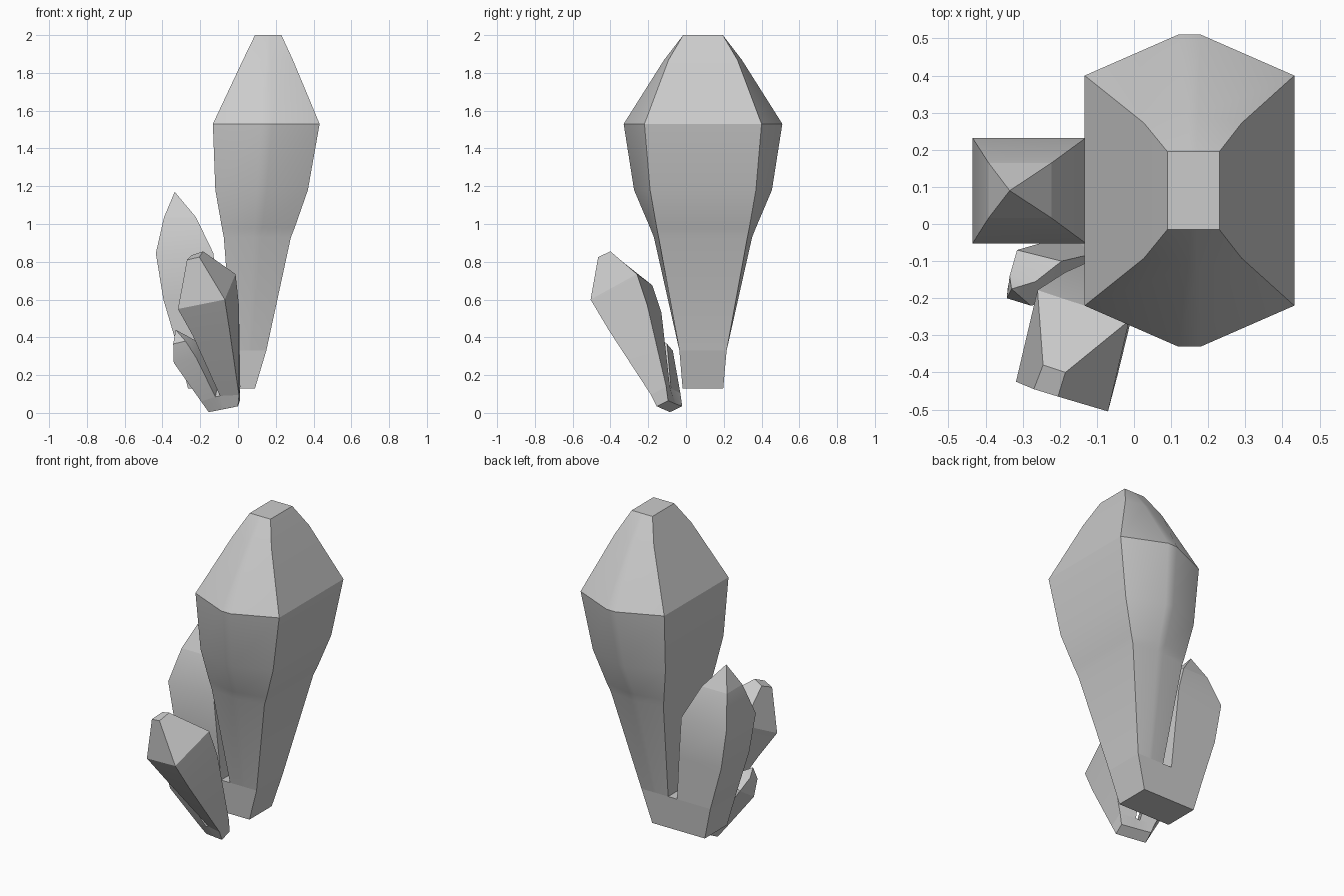
import bpy, bmesh, math


def loft(name, rings, start=False, end=True, apex=None, extra=None):
    """Skin a stack of equal-sized point rings; optionally cap or close to a tip."""
    bm = bmesh.new()
    vs = [[bm.verts.new(p) for p in r] for r in rings]
    n = len(vs[0])
    for a, b in zip(vs, vs[1:]):
        for i in range(n):
            j = (i + 1) % n
            bm.faces.new((a[i], a[j], b[j], b[i]))
    if start:
        bm.faces.new(vs[0][::-1])
    if apex:
        tip = bm.verts.new(apex)
        for i in range(n):
            bm.faces.new((vs[-1][i], vs[-1][(i + 1) % n], tip))
    elif end:
        bm.faces.new(vs[-1])
    if extra:
        bm.faces.new([bm.verts.new(p) for p in extra])
    bmesh.ops.remove_doubles(bm, verts=bm.verts, dist=0.0005)
    bmesh.ops.recalc_face_normals(bm, faces=bm.faces)
    me = bpy.data.meshes.new(name)
    bm.to_mesh(me)
    bm.free()
    ob = bpy.data.objects.new(name, me)
    bpy.context.collection.objects.link(ob)
    bpy.ops.object.select_all(action='DESELECT')
    ob.select_set(True)
    bpy.context.view_layer.objects.active = ob
    bpy.ops.object.shade_smooth_by_angle(angle=math.radians(24))
    return ob


def rect(z, x0, x1, y0, y1):
    return [(x0, y0, z), (x1, y0, z), (x1, y1, z), (x0, y1, z)]


CY = 0.09


def octagon(z, x0, x1, corner, mid):
    """Section with pointed front and back, symmetric about y = CY."""
    c, w = (x0 + x1) / 2, (x1 - x0) * 0.055
    front = [(x0, -corner), (c - w, -mid), (c + w, -mid), (x1, -corner)]
    return [(x, CY + y, z) for x, y in front + [(x, -y) for x, y in front[::-1]]]


# Large crystal
loft("large_crystal", [octagon(*r) for r in (
    (0.33, -0.03, 0.15, 0.125, 0.125),
    (0.93, -0.075, 0.28, 0.235, 0.26),
    (0.98, -0.085, 0.30, 0.245, 0.28),
    (1.18, -0.12, 0.37, 0.28, 0.365),
    (1.53, -0.133, 0.432, 0.31, 0.42),
    (1.87, 0.027, 0.29, 0.182, 0.205),
    (2.00, 0.09, 0.23, 0.105, 0.105))])

# Root shared by the large and left crystals, with the notch floor between them
loft("large_root", [rect(0.13, -0.265, 0.09, -0.018, 0.197),
                    rect(0.33, -0.315, 0.15, -0.035, 0.215)],
     start=True, end=False, extra=rect(0.33, -0.09, -0.03, -0.035, 0.215))

# Left crystal: four-sided body, small pyramid tip
loft("left_crystal", [rect(0.33, -0.315, -0.09, -0.035, 0.215),
                      rect(0.60, -0.395, -0.11, -0.045, 0.225),
                      rect(0.845, -0.435, -0.13, -0.052, 0.232),
                      rect(1.035, -0.392, -0.222, 0.016, 0.165)], end=False)
loft("left_crystal_tip", [[(-0.392, 0.016, 1.035), (-0.31, 0.016, 1.035),
                           (-0.222, 0.016, 1.035), (-0.222, 0.09, 1.035),
                           (-0.222, 0.165, 1.035), (-0.31, 0.165, 1.035),
                           (-0.392, 0.165, 1.035), (-0.392, 0.09, 1.035)]],
     apex=(-0.335, 0.09, 1.17))

# Notch corners where the front pair splits
FR, BR = (0.005, -0.185, 0.095), (0.012, -0.105, 0.14)
F1, B1 = (-0.095, -0.15, 0.09), (-0.085, -0.085, 0.135)
F2, B2 = (-0.12, -0.145, 0.085), (-0.11, -0.08, 0.13)
FL, BL = (-0.195, -0.105, 0.06), (-0.175, -0.03, 0.105)

# Root shared by the front and small crystals
loft("front_root", [[(-0.155, -0.085, 0.004), (-0.087, -0.115, 0.017),
                     (-0.076, -0.122, 0.02), (0.0, -0.155, 0.035),
                     (0.01, -0.095, 0.065), (-0.06, -0.06, 0.05),
                     (-0.072, -0.053, 0.047), (-0.14, -0.02, 0.035)],
                    [FL, F2, F1, FR, BR, B1, B2, BL]],
     start=True, end=False, extra=[F2, F1, B1, B2])

# Front crystal leaning forward
loft("front_crystal", [
    [F1, FR, BR, B1],
    [(-0.24, -0.35, 0.41), (-0.045, -0.41, 0.44), (0.005, -0.205, 0.57), (-0.185, -0.13, 0.53)],
    [(-0.318, -0.425, 0.55), (-0.07, -0.505, 0.60), (-0.013, -0.26, 0.735), (-0.26, -0.178, 0.675)],
    [(-0.27, -0.445, 0.81), (-0.205, -0.465, 0.825), (-0.185, -0.40, 0.855), (-0.245, -0.38, 0.835)]])

# Small crystal leaning left
loft("small_crystal", [
    [FL, F2, B2, BL],
    [(-0.34, -0.17, 0.265), (-0.22, -0.21, 0.29), (-0.195, -0.10, 0.365), (-0.315, -0.07, 0.33)],
    [(-0.343, -0.20, 0.365), (-0.278, -0.22, 0.38), (-0.265, -0.155, 0.405), (-0.335, -0.14, 0.39)]],
    apex=(-0.33, -0.175, 0.44))
